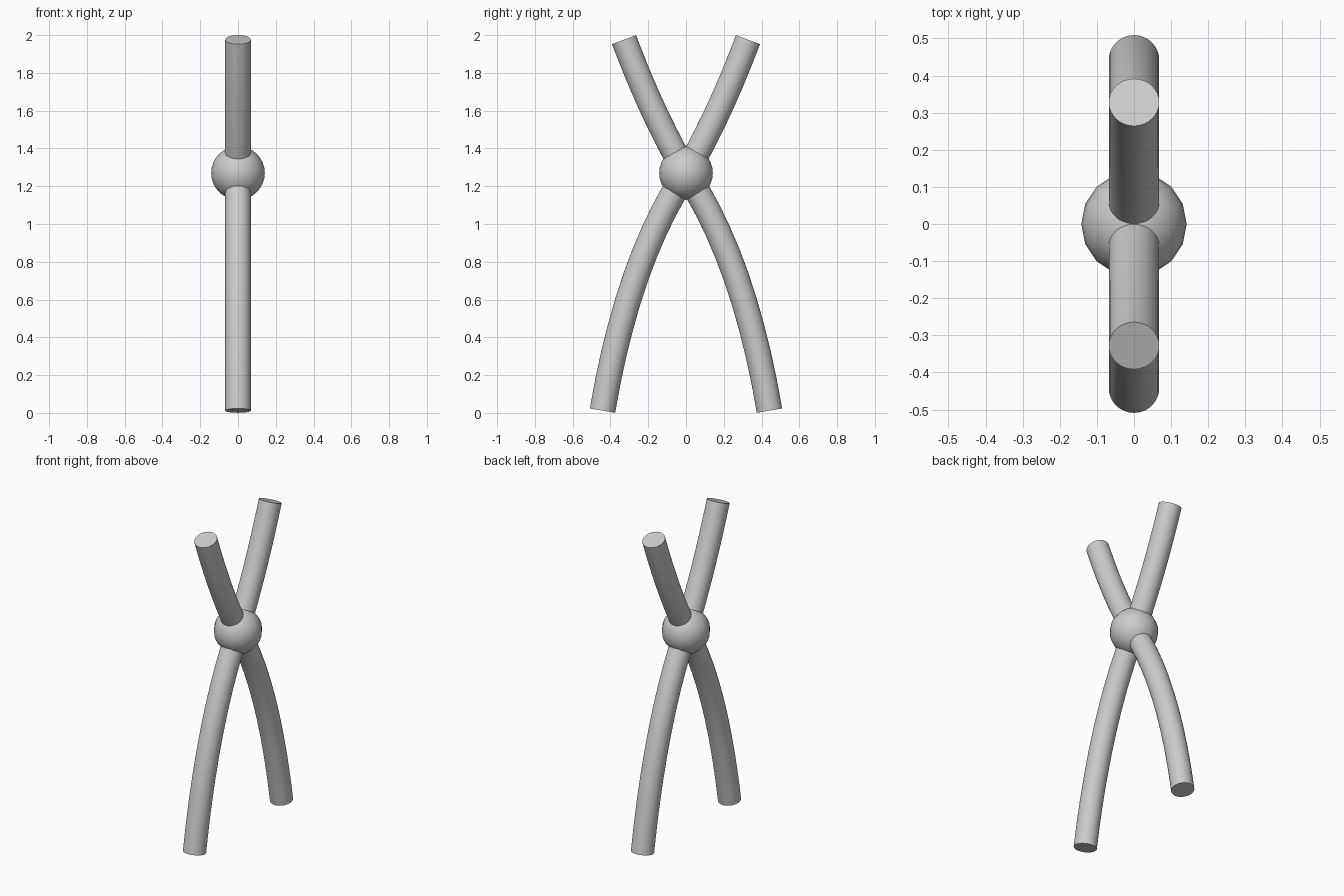
import bpy
from math import tan, radians
from mathutils import Vector

if "Cube" in bpy.data.objects:
    bpy.data.objects.remove(bpy.data.objects["Cube"])

R = 0.068                     # tube radius
HUB_Z = 1.27
TOP, TOP_ANGLE = Vector((0, 0.328, 1.976)), radians(20.5)
FOOT, FOOT_ANGLE = Vector((0, 0.442, 0.012)), radians(9.6)
HUB = Vector((0, 0, HUB_Z))


def corner(end, end_angle, hub_angle):
    """Point where the tangents at the hub and at the tube end meet."""
    s = 1 if end.z > HUB_Z else -1
    length = abs(end.z - HUB_Z)
    h = (end.y - length * tan(end_angle)) / (tan(hub_angle) - tan(end_angle))
    return Vector((0, h * tan(hub_angle), HUB_Z + s * h))


def crossing_tube(name, side):
    """S-shaped tube from an upper tip, through the hub, to the opposite foot."""
    up = corner(TOP, TOP_ANGLE, radians(30))
    low = corner(FOOT, FOOT_ANGLE, radians(33.5))
    curve = bpy.data.curves.new(name, 'CURVE')
    curve.dimensions = '3D'
    curve.bevel_depth = R
    curve.bevel_resolution = 14
    curve.use_fill_caps = True
    curve.resolution_u = 10
    spline = curve.splines.new('BEZIER')
    spline.bezier_points.add(2)

    def place(v, flip):
        return Vector((0, v.y * flip, v.z))

    a, b = side, -side
    t, u = place(TOP, a), place(up, a)
    f, l = place(FOOT, b), place(low, b)
    points = [
        (t, t * 2 - t.lerp(u, 2 / 3), t.lerp(u, 2 / 3)),
        (HUB, HUB.lerp(u, 2 / 3), HUB.lerp(l, 2 / 3)),
        (f, f.lerp(l, 2 / 3), f * 2 - f.lerp(l, 2 / 3)),
    ]
    for p, (co, left, right) in zip(spline.bezier_points, points):
        p.handle_left_type = p.handle_right_type = 'FREE'
        p.co, p.handle_left, p.handle_right = co, left, right
    obj = bpy.data.objects.new(name, curve)
    bpy.context.collection.objects.link(obj)
    bpy.ops.object.select_all(action='DESELECT')
    obj.select_set(True)
    bpy.context.view_layer.objects.active = obj
    bpy.ops.object.convert(target='MESH')
    bpy.ops.object.shade_smooth_by_angle(angle=radians(35))


# Two mirrored crossing tubes
crossing_tube("crossing_tube_a", 1)
crossing_tube("crossing_tube_b", -1)

# Ball joint where they cross
bpy.ops.mesh.primitive_uv_sphere_add(segments=16, ring_count=16, radius=0.142, location=HUB)
bpy.context.object.name = "ball_joint"
bpy.ops.object.shade_smooth()
